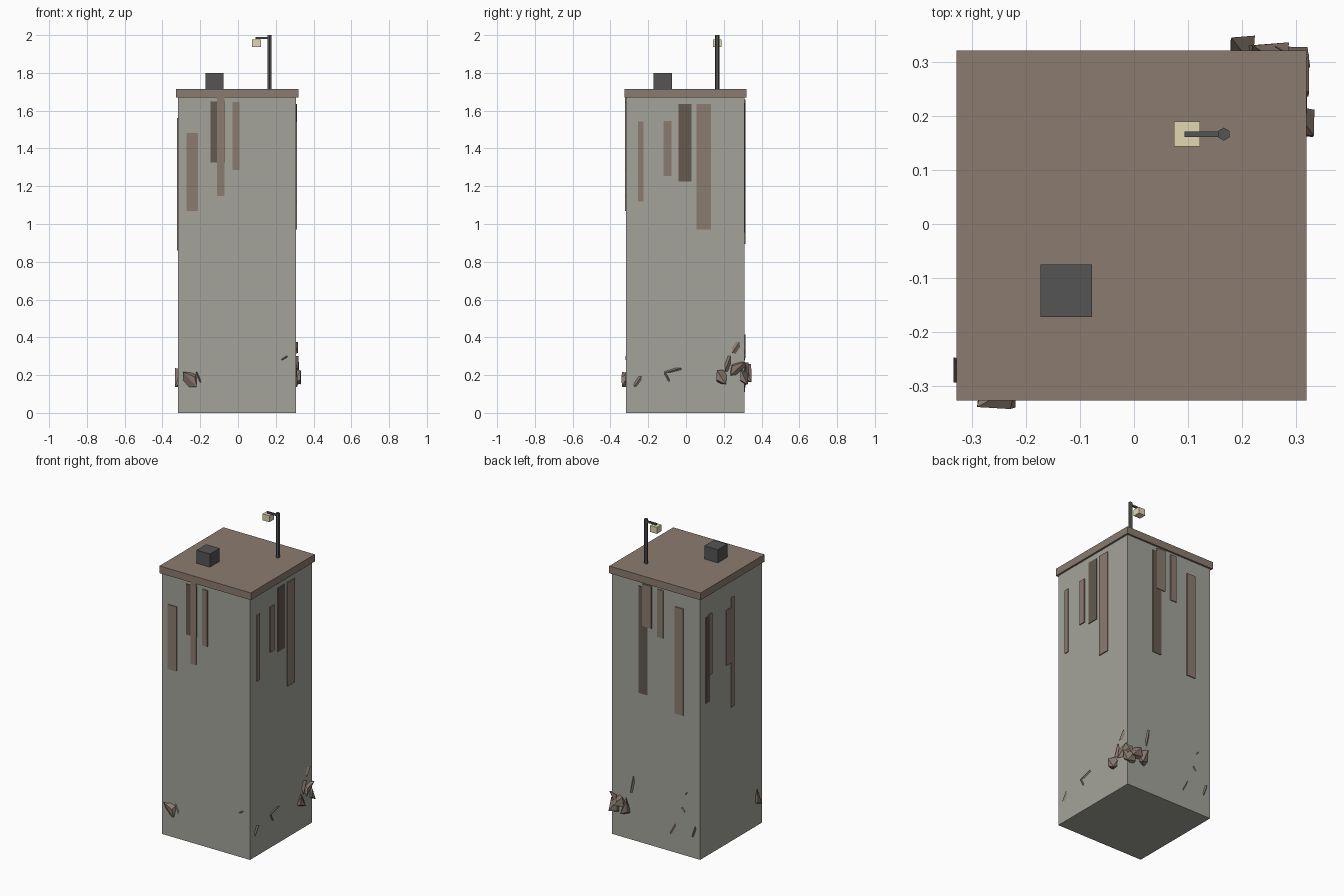
import bpy, bmesh, random
from math import pi
from mathutils import Vector

random.seed(7)


def material(name, r, g, b):
    m = bpy.data.materials.new(name)
    m.diffuse_color = (r, g, b, 1)
    return m


CONCRETE = material("concrete", 0.37, 0.37, 0.33)
RUST = material("rust", 0.26, 0.20, 0.16)
DARK = material("dark_rust", 0.13, 0.10, 0.08)
METAL = material("dark_metal", 0.09, 0.09, 0.09)
LAMP = material("lamp_glow", 0.75, 0.68, 0.44)


def finish(name, bm, mat):
    bmesh.ops.recalc_face_normals(bm, faces=bm.faces)
    me = bpy.data.meshes.new(name)
    bm.to_mesh(me)
    bm.free()
    me.materials.append(mat)
    ob = bpy.data.objects.new(name, me)
    bpy.context.collection.objects.link(ob)
    return ob


def box(name, lo, hi, mat):
    bm = bmesh.new()
    bmesh.ops.create_cube(bm, size=1)
    for v in bm.verts:
        v.co = Vector([(a + b) / 2 + c * (b - a) for a, b, c in zip(lo, hi, v.co)])
    return finish(name, bm, mat)


X0, X1, Y0, Y1 = -0.317, 0.307, -0.317, 0.309

# Tower body, roof slab and roof vent
box("tower_body", (X0, Y0, 0), (X1, Y1, 1.67), CONCRETE)
box("roof_slab", (-0.328, -0.326, 1.67), (0.319, 0.321, 1.716), RUST)
box("roof_vent", (-0.173, -0.172, 1.716), (-0.078, -0.075, 1.80), METAL)

# Roof light: six-sided pole, arm and lamp
bm = bmesh.new()
bmesh.ops.create_cone(bm, cap_ends=True, segments=6, radius1=0.012, radius2=0.012, depth=0.285)
bmesh.ops.translate(bm, verts=bm.verts, vec=(0.166, 0.166, 1.8575))
finish("light_pole", bm, METAL)
box("light_arm", (0.093, 0.161, 1.979), (0.176, 0.171, 1.990), METAL)
box("light_lamp", (0.074, 0.143, 1.937), (0.122, 0.189, 1.978), LAMP)

# Rust streaks: along-wall start, end, bottom, top, dark flag
streaks = {
    "front": [(-0.272, -0.211, 1.07, 1.483, 0), (-0.145, -0.069, 1.325, 1.648, 1),
              (-0.111, -0.071, 1.147, 1.67, 0), (-0.029, 0.008, 1.286, 1.645, 0)],
    "right": [(-0.253, -0.224, 1.12, 1.542, 0), (-0.119, -0.077, 1.253, 1.544, 0),
              (-0.04, 0.03, 1.226, 1.634, 1), (0.055, 0.132, 0.97, 1.634, 0)],
    "back": [(0.055, 0.118, 0.955, 1.64, 1), (0.026, 0.09, 1.39, 1.66, 0),
             (-0.058, -0.015, 1.35, 1.655, 0), (-0.2, -0.14, 0.893, 1.576, 0)],
    "left": [(0.215, 0.254, 0.98, 1.53, 1), (0.195, 0.23, 1.15, 1.54, 0),
             (-0.006, 0.05, 1.145, 1.50, 0), (-0.03, 0.0, 0.86, 1.56, 0)],
}
for side, rows in streaks.items():
    for i, (a, b, z0, z1, dark) in enumerate(rows):
        d = 0.004 if dark else 0.006
        if side == "front":
            lo, hi = (a, Y0 - d, z0), (b, Y0 + 0.004, z1)
        elif side == "back":
            lo, hi = (a, Y1 - 0.004, z0), (b, Y1 + d, z1)
        elif side == "right":
            lo, hi = (X1 - 0.004, a, z0), (X1 + d, b, z1)
        else:
            lo, hi = (X0 - d, a, z0), (X0 + 0.004, b, z1)
        box(f"{side}_streak_{i + 1}", lo, hi, DARK if dark else RUST)

# Broken debris shards: centre and half size of each
shards = [
    (-0.255, -0.32, 0.175, 0.037, 0.025, 0.045), (-0.21, -0.31, 0.19, 0.015, 0.014, 0.03),
    (-0.315, -0.27, 0.185, 0.024, 0.025, 0.055), (0.245, -0.312, 0.29, 0.02, 0.01, 0.012),
    (0.305, -0.255, 0.165, 0.012, 0.022, 0.03), (0.303, -0.07, 0.225, 0.011, 0.055, 0.013),
    (0.303, -0.1, 0.19, 0.01, 0.016, 0.025),
    (0.31, 0.19, 0.19, 0.026, 0.03, 0.04), (0.305, 0.22, 0.26, 0.018, 0.02, 0.045),
    (0.305, 0.265, 0.345, 0.014, 0.025, 0.035), (0.3, 0.28, 0.235, 0.032, 0.045, 0.04),
    (0.29, 0.31, 0.19, 0.038, 0.022, 0.045), (0.25, 0.31, 0.23, 0.04, 0.026, 0.04),
]
slivers = [
    (0.2, 0.32, 0.21, 0.024, 0.03, 0.05), (0.16, 0.305, 0.36, 0.015, 0.012, 0.065),
    (-0.125, 0.305, 0.15, 0.022, 0.011, 0.045), (-0.2, 0.305, 0.29, 0.014, 0.01, 0.015),
    (-0.275, 0.305, 0.17, 0.014, 0.012, 0.04), (-0.22, 0.305, 0.4, 0.008, 0.008, 0.01),
]
for name, rows in (("debris_shards", shards), ("back_debris_slivers", slivers)):
    bm = bmesh.new()
    for cx, cy, cz, sx, sy, sz in rows:
        # Irregular tetrahedron on alternate corners, plus one chipped corner on big pieces
        s = random.choice((-1, 1))
        pts = [(1, 1, s), (-1, -1, s), (1, -1, -s), (-1, 1, -s)]
        if sx * sy * sz > 3e-5:
            pts += [(-1, 0.8, s * 0.6), (0.8, -1, s * 0.4)]
        vs = [bm.verts.new((cx + p[0] * sx * random.uniform(0.7, 1),
                            cy + p[1] * sy * random.uniform(0.7, 1),
                            cz + p[2] * sz * random.uniform(0.8, 1))) for p in pts]
        bmesh.ops.convex_hull(bm, input=vs)
    finish(name, bm, RUST)
